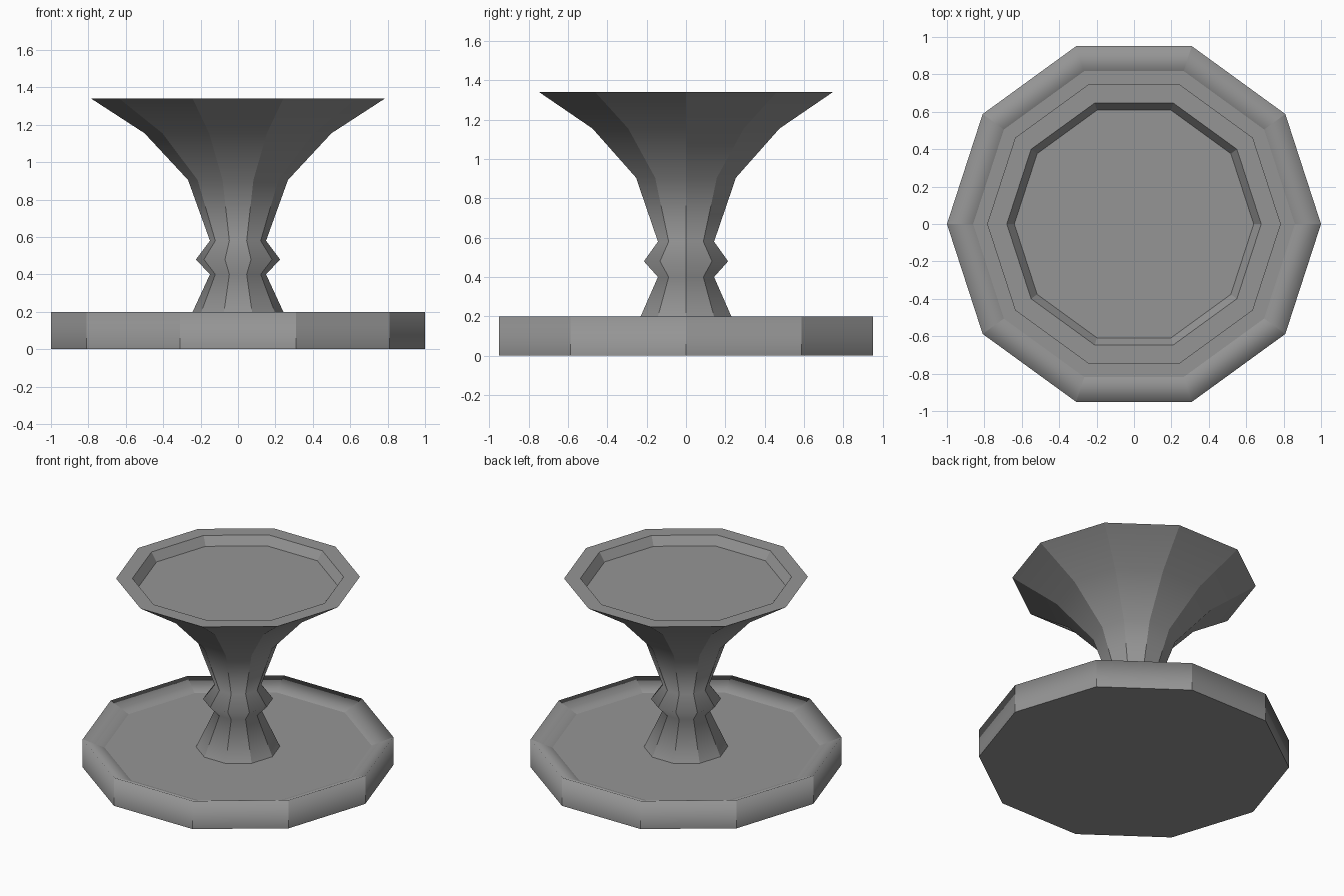
import bpy, bmesh
from math import cos, sin, tau

if "Cube" in bpy.data.objects:
    bpy.data.objects.remove(bpy.data.objects["Cube"])

SIDES = 10

# Outline from the bottom centre, up the outside, to the cup floor: radius, height
# True marks a ring that stays a crisp edge
PROFILE = [
    (1.0, 0.0, True),       # base
    (1.0, 0.2, False),      # raised outer rim
    (0.86, 0.14, True),     # sloped in to the base floor
    (0.27, 0.14, True),     # foot of the stem
    (0.15, 0.40, False),    # lower neck
    (0.225, 0.48, False),   # knob
    (0.15, 0.58, False),    # upper neck
    (0.267, 0.905, False),  # flaring cup
    (0.50, 1.155, False),
    (0.785, 1.34, True),    # lip
    (0.68, 1.34, True),
    (0.64, 1.28, True),     # recessed top
]


def lathe(name, profile, sides):
    bm = bmesh.new()
    rings = [[bm.verts.new((r * cos(tau * i / sides), r * sin(tau * i / sides), z))
              for i in range(sides)] for r, z, _ in profile]
    # walls between neighbouring rings
    for a, b in zip(rings, rings[1:]):
        for i in range(sides):
            j = (i + 1) % sides
            bm.faces.new((a[i], a[j], b[j], b[i]))
    # flat caps
    bm.faces.new(list(reversed(rings[0])))
    bm.faces.new(rings[-1])
    for f in bm.faces:
        f.smooth = True
    # crisp rings
    for ring, (_, _, crisp) in zip(rings, profile):
        if crisp:
            for i in range(sides):
                bm.edges.get((ring[i], ring[(i + 1) % sides])).smooth = False
    # crisp facet corners running up the outline
    for a, b in zip(rings, rings[1:]):
        for va, vb in zip(a, b):
            bm.edges.get((va, vb)).smooth = False
    mesh = bpy.data.meshes.new(name)
    bm.to_mesh(mesh)
    bm.free()
    obj = bpy.data.objects.new(name, mesh)
    bpy.context.collection.objects.link(obj)
    return obj


stand = lathe("pedestal_stand", PROFILE, SIDES)

# dark grey stone
stone = bpy.data.materials.new("dark_grey")
stone.diffuse_color = (0.3, 0.3, 0.3, 1)
stone.use_nodes = True
stone.node_tree.nodes["Principled BSDF"].inputs["Base Color"].default_value = stone.diffuse_color
stand.data.materials.append(stone)
